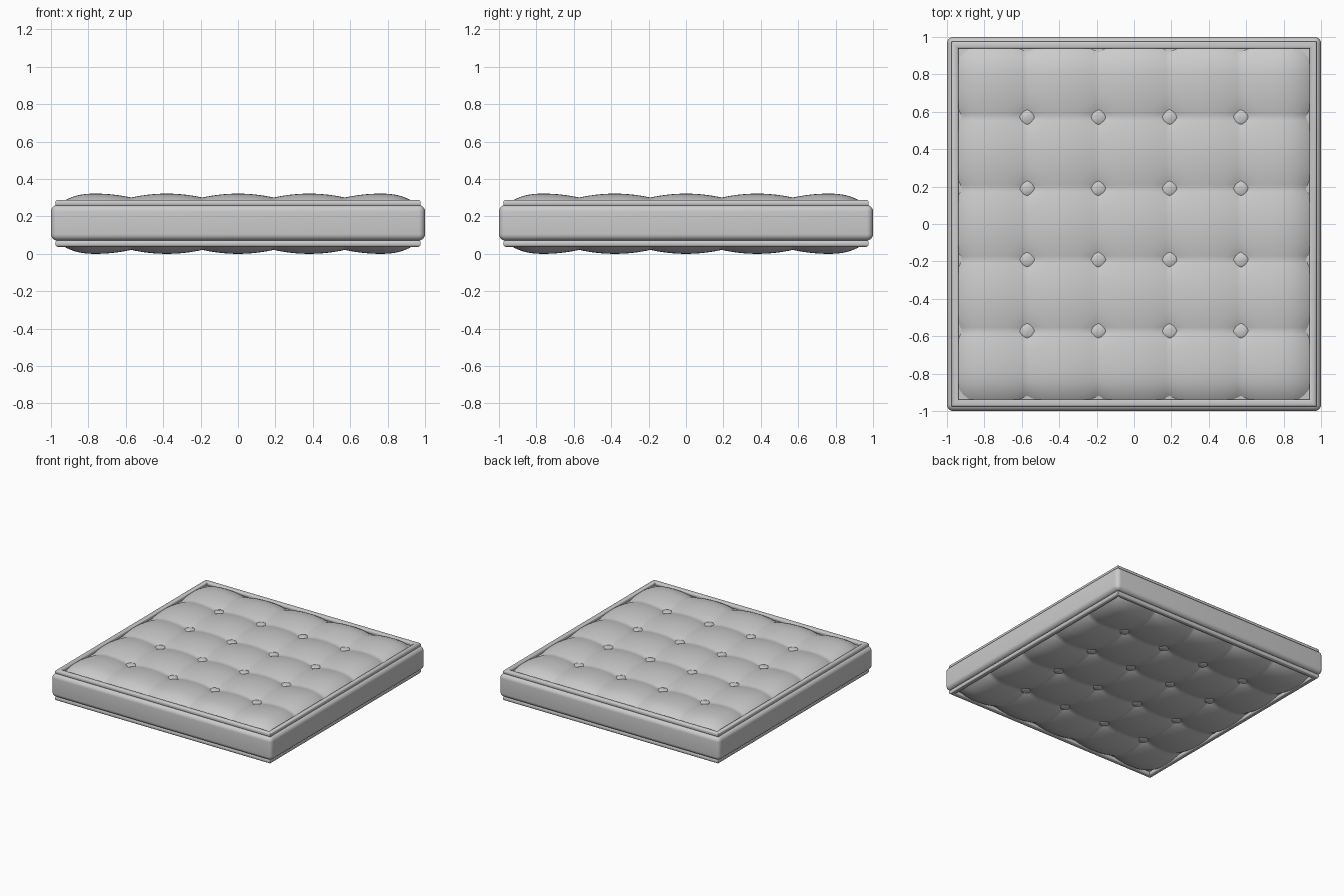
import bpy, bmesh, math, random
from mathutils import Matrix

if "Cube" in bpy.data.objects:
    bpy.data.objects.remove(bpy.data.objects["Cube"])

random.seed(3)
MID = 0.161            # mid-height of the mattress
HALF = 0.161           # mid-height to puff peak
CELL = 0.381           # tuft spacing
EDGE = 2.5 * CELL      # edge of the quilted panel


def make_object(name, bm, angle=40):
    bmesh.ops.recalc_face_normals(bm, faces=bm.faces)
    me = bpy.data.meshes.new(name)
    bm.to_mesh(me)
    bm.free()
    ob = bpy.data.objects.new(name, me)
    bpy.context.collection.objects.link(ob)
    bpy.ops.object.select_all(action='DESELECT')
    ob.select_set(True)
    bpy.context.view_layer.objects.active = ob
    bpy.ops.object.shade_smooth_by_angle(angle=math.radians(angle))
    return ob


def puff_height(x, y):
    # pillow shape: shallow creases, deep button dimples, falling to the rim
    def crease(a):
        t = ((a + EDGE) / CELL) % 1.0
        return abs(2 * t - 1) ** 2
    cx, cy = crease(x), crease(y)
    drop = 0.021 * (cx + cy) + 0.016 * (cx * cy) ** 2
    for a in (x, y):
        s = max(0.0, (abs(a) - 2 * CELL) / (CELL / 2))
        drop += 0.033 * s ** 3
    return HALF - drop


# side band with rounded edges
bm = bmesh.new()
bmesh.ops.create_cube(bm, size=1, matrix=Matrix.Translation((0, 0, 0.166))
                      @ Matrix.Diagonal((2, 2, 0.19, 1)))
bmesh.ops.bevel(bm, geom=bm.edges[:], offset=0.035, segments=6, profile=0.5,
                affect='EDGES')
make_object("side_band", bm)

for label, sign in (("top", 1), ("bottom", -1)):
    # tufted panel
    bm = bmesh.new()
    bmesh.ops.create_grid(bm, x_segments=100, y_segments=100, size=EDGE)
    for v in bm.verts:
        v.co.z = MID + sign * puff_height(v.co.x, v.co.y)
    panel = make_object(label + "_tufted_panel", bm, 60)
    if (panel.data.polygons[0].normal.z > 0) != (sign > 0):
        panel.data.flip_normals()

    # mitred piping around the panel
    bm = bmesh.new()
    rings = []
    n = 20
    for sx, sy in ((1, 1), (-1, 1), (-1, -1), (1, -1)):
        ring = []
        for i in range(n):
            a = 2 * math.pi * i / n
            c, s = math.cos(a), math.sin(a)
            r = 0.957 + 0.020 * math.copysign(abs(c) ** 0.75, c)
            z = 0.163 + sign * 0.108 + 0.018 * math.copysign(abs(s) ** 0.75, s)
            ring.append(bm.verts.new((sx * r, sy * r, z)))
        rings.append(ring)
    for k in range(4):
        a, b = rings[k], rings[(k + 1) % 4]
        for i in range(n):
            j = (i + 1) % n
            bm.faces.new((a[i], a[j], b[j], b[i]))
    make_object(label + "_piping", bm)

    # slightly wrinkled buttons in the dimples
    bm = bmesh.new()
    for i in range(4):
        for j in range(4):
            x, y = (i - 1.5) * CELL, (j - 1.5) * CELL
            z = MID + sign * (puff_height(x, y) + 0.008)
            made = bmesh.ops.create_icosphere(
                bm, subdivisions=3, radius=1, matrix=Matrix.Translation((x, y, z))
                @ Matrix.Diagonal((0.046, 0.046, 0.019, 1)))
            for v in made["verts"]:
                v.co.z += random.uniform(-0.0012, 0.0012)
    make_object(label + "_buttons", bm)
